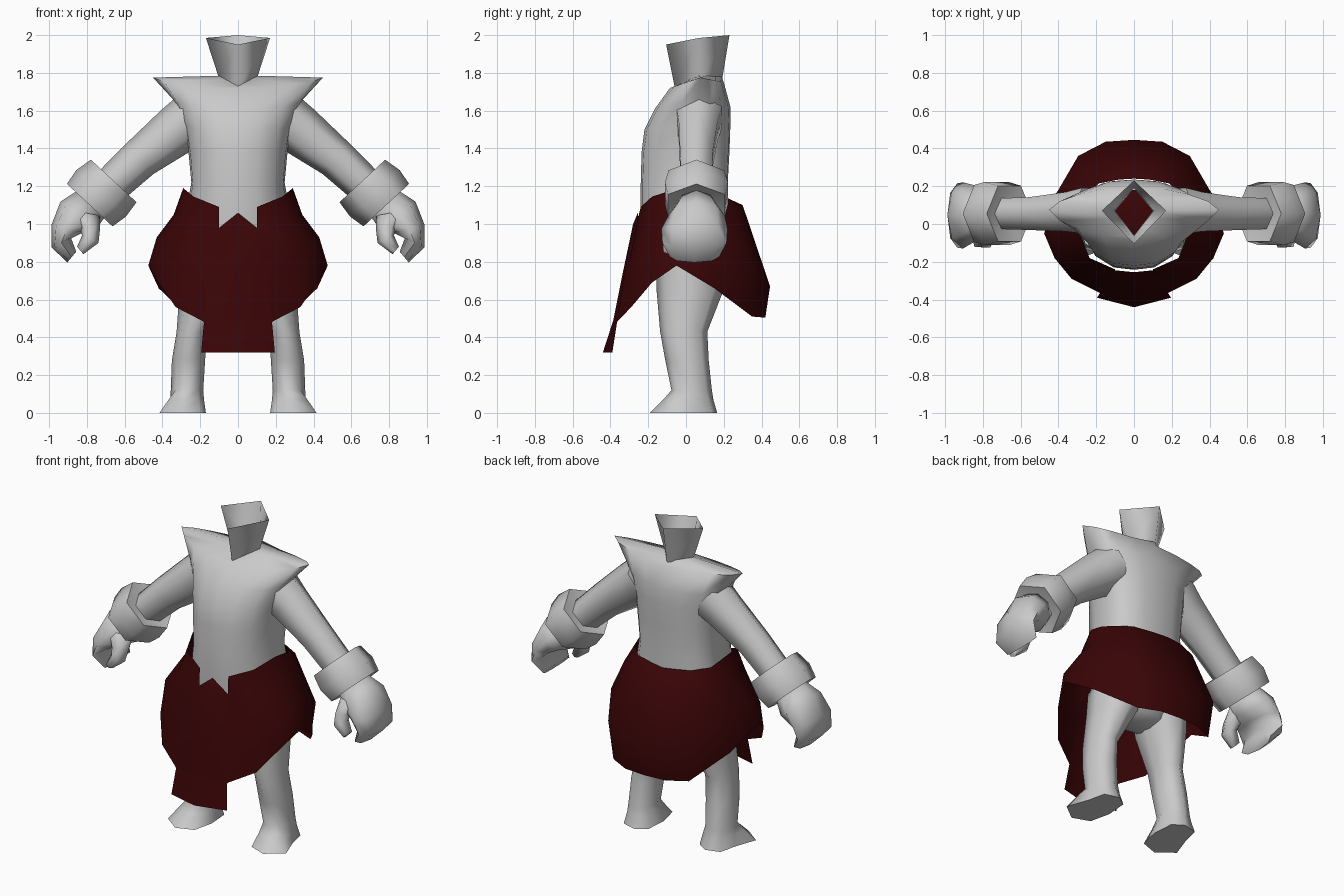
import bpy, bmesh, math
from mathutils import Vector


def material(name, rgb):
    m = bpy.data.materials.new(name)
    m.diffuse_color = (*rgb, 1)
    return m


GREY = material("pale grey", (0.59, 0.59, 0.59))
RED = material("dark red", (0.040, 0.0012, 0.0018))


def loft(name, rings, mat, cap0=False, cap1=False, closed=True, mirror=False, angle=80):
    """Skin a list of equal-length point rings."""
    bm = bmesh.new()
    vs = [[bm.verts.new(p) for p in r] for r in rings]
    n = len(rings[0])
    for a, b in zip(vs, vs[1:]):
        for i in range(n if closed else n - 1):
            j = (i + 1) % n
            bm.faces.new((a[i], a[j], b[j], b[i]))
    if cap0:
        bm.faces.new(vs[0][::-1])
    if cap1:
        bm.faces.new(vs[-1])
    if mirror:
        geo = bm.verts[:] + bm.edges[:] + bm.faces[:]
        new = bmesh.ops.duplicate(bm, geom=geo)["geom"]
        for v in new:
            if isinstance(v, bmesh.types.BMVert):
                v.co.x *= -1
        bmesh.ops.reverse_faces(bm, faces=[f for f in new if isinstance(f, bmesh.types.BMFace)])
    bmesh.ops.remove_doubles(bm, verts=bm.verts, dist=0.0005)
    bmesh.ops.recalc_face_normals(bm, faces=bm.faces)
    me = bpy.data.meshes.new(name)
    bm.to_mesh(me)
    bm.free()
    me.materials.append(mat)
    ob = bpy.data.objects.new(name, me)
    bpy.context.collection.objects.link(ob)
    bpy.context.view_layer.objects.active = ob
    ob.select_set(True)
    bpy.ops.object.shade_smooth_by_angle(angle=math.radians(angle))
    ob.select_set(False)
    return ob


def body_ring(hx, yf, yb, zs, zf, zb, p, n=16, ym=0.06):
    """Horizontal ring; p = 1 is a diamond, p = 2 an ellipse, more is boxier."""
    pts = []
    for i in range(n):
        t = 2 * math.pi * i / n
        c, s = math.cos(t), math.sin(t)
        k = (abs(c) ** p + abs(s) ** p) ** (-1 / p)
        c, s = c * k, s * k
        depth, z = (yb - ym, zb) if s > 0 else (ym - yf, zf)
        pts.append((hx * c, ym + depth * s, zs + (z - zs) * abs(s)))
    return pts


def tube(sections, n):
    """Rings across a path in the xz plane: (x, y, z, tilt, half width, half depth)."""
    out = []
    for x, y, z, tilt, w, d in sections:
        u = Vector((math.cos(math.radians(tilt)), 0, math.sin(math.radians(tilt))))
        out.append([Vector((x, y, z)) + u * w * math.cos(2 * math.pi * i / n)
                    + Vector((0, 1, 0)) * d * math.sin(2 * math.pi * i / n) for i in range(n)])
    return out


# Torso with winged shoulders, closing in to the neck opening
loft("torso", [
    body_ring(0.27, -0.235, 0.22, 0.96, 0.96, 0.96, 2.5),
    body_ring(0.27, -0.242, 0.225, 1.09, 1.09, 1.09, 2.5),
    body_ring(0.247, -0.24, 0.22, 1.22, 1.20, 1.20, 2.7),
    body_ring(0.262, -0.235, 0.23, 1.38, 1.38, 1.38, 2.6),
    body_ring(0.285, -0.22, 0.235, 1.52, 1.50, 1.52, 2.4),
    body_ring(0.340, -0.165, 0.235, 1.655, 1.61, 1.62, 2.1),
    body_ring(0.45, -0.085, 0.20, 1.775, 1.72, 1.75, 1.6, ym=0.075),
    body_ring(0.10, -0.06, 0.19, 1.785, 1.73, 1.78, 1, ym=0.07),
], GREY, angle=70)

# Flared open neck
loft("neck", [
    body_ring(0.10, -0.06, 0.19, 1.77, 1.725, 1.76, 1, n=4, ym=0.07),
    body_ring(0.17, -0.105, 0.23, 1.985, 1.95, 2.0, 1, n=4, ym=0.07),
], GREY, angle=130)

# Red lining seen down through the neck
loft("waist_lining", [body_ring(0.22, -0.19, 0.18, 1.05, 1.05, 1.05, 2),
                      body_ring(0.20, -0.17, 0.16, 1.06, 1.06, 1.06, 2)], RED, cap1=True)

# Skirt: half columns from front to back, each from waist to hem
skirt = [
    [(0, -0.255, 1.06), (0, -0.28, 1.0), (0, -0.335, 0.74), (0, -0.385, 0.49)],
    [(0.10, -0.245, 0.98), (0.11, -0.27, 0.95), (0.15, -0.325, 0.74), (0.18, -0.365, 0.48)],
    [(0.10, -0.24, 1.09), (0.13, -0.265, 0.98), (0.18, -0.31, 0.74), (0.185, -0.362, 0.485)],
    [(0.235, -0.18, 1.145), (0.265, -0.21, 1.02), (0.34, -0.26, 0.80), (0.33, -0.29, 0.56)],
    [(0.29, -0.04, 1.19), (0.33, -0.06, 1.05), (0.42, -0.13, 0.89), (0.42, -0.18, 0.69)],
    [(0.285, 0.05, 1.175), (0.34, 0.04, 1.05), (0.43, 0.0, 0.93), (0.475, -0.05, 0.78)],
    [(0.265, 0.13, 1.15), (0.32, 0.16, 1.05), (0.40, 0.18, 0.86), (0.42, 0.15, 0.66)],
    [(0.185, 0.215, 1.14), (0.22, 0.26, 1.08), (0.295, 0.36, 0.75), (0.265, 0.35, 0.51)],
    [(0.08, 0.235, 1.13), (0.10, 0.29, 1.10), (0.15, 0.435, 0.68), (0.14, 0.41, 0.505)],
    [(0, 0.24, 1.12), (0, 0.30, 1.10), (0, 0.445, 0.67), (0, 0.42, 0.505)],
]
loft("skirt", skirt, RED, closed=False, mirror=True, angle=60)

# Long front flap below the skirt hem
loft("front_flap", [[(0, -0.385, 0.49), (0.18, -0.365, 0.48)],
                    [(0, -0.44, 0.32), (0.195, -0.39, 0.32)]], RED, closed=False, mirror=True)

# Hips joining the legs
loft("hips", [
    body_ring(0.22, -0.17, 0.19, 1.03, 1.03, 1.03, 2, n=12, ym=0),
    body_ring(0.30, -0.17, 0.22, 0.78, 0.78, 0.78, 2.4, n=12, ym=0.02),
    body_ring(0.20, -0.10, 0.15, 0.66, 0.66, 0.66, 2, n=12, ym=0.02),
    body_ring(0.08, -0.05, 0.09, 0.63, 0.63, 0.63, 2, n=12, ym=0.02),
], GREY, cap0=True, cap1=True)

# Legs running into wedge feet; the last two rings are the instep and the sole
instep = [(0.358, 0.03), (0.33, 0.12), (0.26, 0.145), (0.19, 0.10),
          (0.18, 0.0), (0.21, -0.09), (0.29, -0.12), (0.368, -0.07)]
sole = [(0.365, 0.03), (0.34, 0.14), (0.25, 0.165), (0.18, 0.12),
        (0.17, -0.02), (0.20, -0.15), (0.31, -0.19), (0.415, -0.11)]
loft("legs", tube([
    (0.16, 0.03, 0.80, 0, 0.14, 0.19),
    (0.185, 0.02, 0.64, 0, 0.125, 0.175),
    (0.245, -0.012, 0.43, 0, 0.08, 0.125),
    (0.262, 0.005, 0.28, 0, 0.088, 0.115),
    (0.270, 0.03, 0.12, 0, 0.086, 0.107),
], 8) + [[(x, y, 0.07) for x, y in instep], [(x, y, 0) for x, y in sole]],
    GREY, cap0=True, cap1=True, mirror=True)

# Arms running down from under the shoulder wings
loft("arms", tube([
    (0.23, 0.07, 1.57, 50, 0.14, 0.14),
    (0.32, 0.065, 1.50, 52, 0.135, 0.12),
    (0.52, 0.055, 1.345, 48, 0.108, 0.10),
    (0.66, 0.055, 1.215, 47, 0.10, 0.095),
    (0.72, 0.055, 1.16, 45, 0.09, 0.09),
], 6), GREY, cap0=True, cap1=True, mirror=True)

# Chunky six-sided wrist cuffs
loft("cuffs", tube([
    (0.670, 0.055, 1.216, 43, 0.09, 0.10),
    (0.658, 0.055, 1.228, 43, 0.165, 0.170),
    (0.725, 0.055, 1.162, 43, 0.180, 0.192),
    (0.785, 0.055, 1.10, 43, 0.165, 0.175),
    (0.775, 0.055, 1.11, 43, 0.09, 0.10),
], 6), GREY, cap0=True, cap1=True, mirror=True, angle=62)

# Fists: palm curling down into the fingers
loft("hands", tube([
    (0.775, 0.055, 1.11, 43, 0.10, 0.10),
    (0.845, 0.055, 1.045, 38, 0.12, 0.15),
    (0.905, 0.045, 0.975, 15, 0.085, 0.175),
    (0.935, 0.045, 0.90, -25, 0.057, 0.17),
    (0.88, 0.045, 0.825, -50, 0.037, 0.13),
], 8), GREY, cap0=True, cap1=True, mirror=True)

# Thumbs
loft("thumbs", tube([
    (0.815, -0.01, 1.06, 10, 0.085, 0.07),
    (0.785, -0.05, 0.98, 5, 0.055, 0.065),
    (0.782, -0.08, 0.92, 25, 0.048, 0.05),
    (0.835, -0.09, 0.86, 50, 0.026, 0.035),
], 6), GREY, cap0=True, cap1=True, mirror=True)
